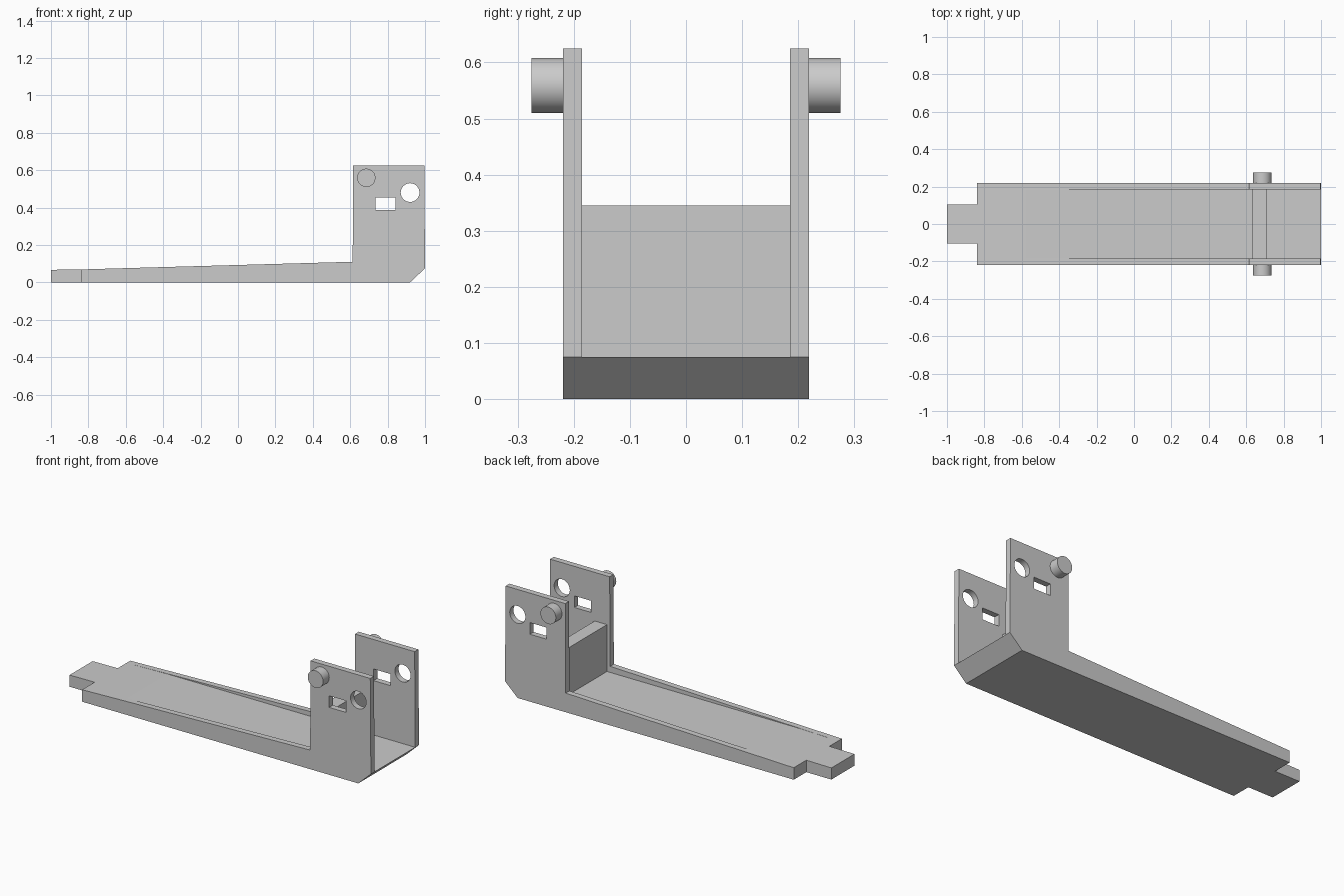
import bpy, bmesh, math
from mathutils import Matrix

cube = bpy.data.objects.get("Cube")
if cube:
    bpy.data.objects.remove(cube, do_unlink=True)

# One plain grey for the whole bracket
grey = bpy.data.materials.new("plain_grey")
grey.use_nodes = True
grey.diffuse_color = (0.6, 0.6, 0.6, 1)
grey.node_tree.nodes["Principled BSDF"].inputs["Base Color"].default_value = (0.6, 0.6, 0.6, 1)


def finish(name, bm):
    bmesh.ops.recalc_face_normals(bm, faces=bm.faces)
    mesh = bpy.data.meshes.new(name)
    bm.to_mesh(mesh)
    bm.free()
    mesh.materials.append(grey)
    obj = bpy.data.objects.new(name, mesh)
    bpy.context.collection.objects.link(obj)
    return obj


def extrude_profile(name, points, y0, y1):
    """Extrude an x-z outline along y."""
    bm = bmesh.new()
    face = bm.faces.new([bm.verts.new((x, y0, z)) for x, z in points])
    new = bmesh.ops.extrude_face_region(bm, geom=[face])["geom"]
    verts = [v for v in new if isinstance(v, bmesh.types.BMVert)]
    bmesh.ops.translate(bm, verts=verts, vec=(0, y1 - y0, 0))
    return finish(name, bm)


def cylinder(name, x, z, radius, y0, y1):
    """Round bar lying along y."""
    bm = bmesh.new()
    place = Matrix.Translation((x, (y0 + y1) / 2, z)) @ Matrix.Rotation(math.pi / 2, 4, "X")
    bmesh.ops.create_cone(bm, cap_ends=True, segments=48, radius1=radius,
                          radius2=radius, depth=abs(y1 - y0), matrix=place)
    return finish(name, bm)


def smooth(obj):
    bpy.ops.object.select_all(action="DESELECT")
    obj.select_set(True)
    bpy.context.view_layer.objects.active = obj
    bpy.ops.object.shade_smooth_by_angle(angle=math.radians(30))


INNER, OUTER, PIN_END = 0.185, 0.219, 0.275
STEP, TAB = -0.84, 0.105

# Floor tray with chamfered rear edge, and the narrow end tab
extrude_profile("floor", [(STEP, 0), (0.92, 0), (1, 0.075), (-0.58, 0.075), (STEP, 0.069)],
                -INNER, INNER)
extrude_profile("end_tab", [(-1, 0), (STEP, 0), (STEP, 0.069), (-1, 0.067)], -TAB, TAB)

# Cross block between the uprights
extrude_profile("cross_block", [(0.633, 0.075), (0.711, 0.075), (0.711, 0.345), (0.633, 0.345)],
                -INNER, INNER)

# Cutters for the round hole and the slot
cutters = [
    cylinder("hole_cutter", 0.92, 0.48, 0.05, -0.4, 0.4),
    extrude_profile("slot_cutter", [(0.734, 0.388), (0.841, 0.388), (0.841, 0.455), (0.734, 0.455)],
                    -0.4, 0.4),
]
for c in cutters:
    c.hide_render = True

# Side walls: tapering rail rising into a tall upright plate, each with a pin
wall_outline = [(STEP, 0), (0.92, 0), (1, 0.075), (0.996, 0.625),
                (0.616, 0.625), (0.613, 0.11), (-0.58, 0.0765), (STEP, 0.069)]
for side, s in (("left", 1), ("right", -1)):
    wall = extrude_profile(side + "_wall", wall_outline, s * INNER, s * OUTER)
    bpy.context.view_layer.objects.active = wall
    for c in cutters:
        mod = wall.modifiers.new(c.name, "BOOLEAN")
        mod.operation = "DIFFERENCE"
        mod.solver = "EXACT"
        mod.object = c
        bpy.ops.object.modifier_apply(modifier=mod.name)
    smooth(wall)
    smooth(cylinder(side + "_pin", 0.686, 0.559, 0.049, s * OUTER, s * PIN_END))

for c in cutters:
    bpy.data.objects.remove(c, do_unlink=True)
